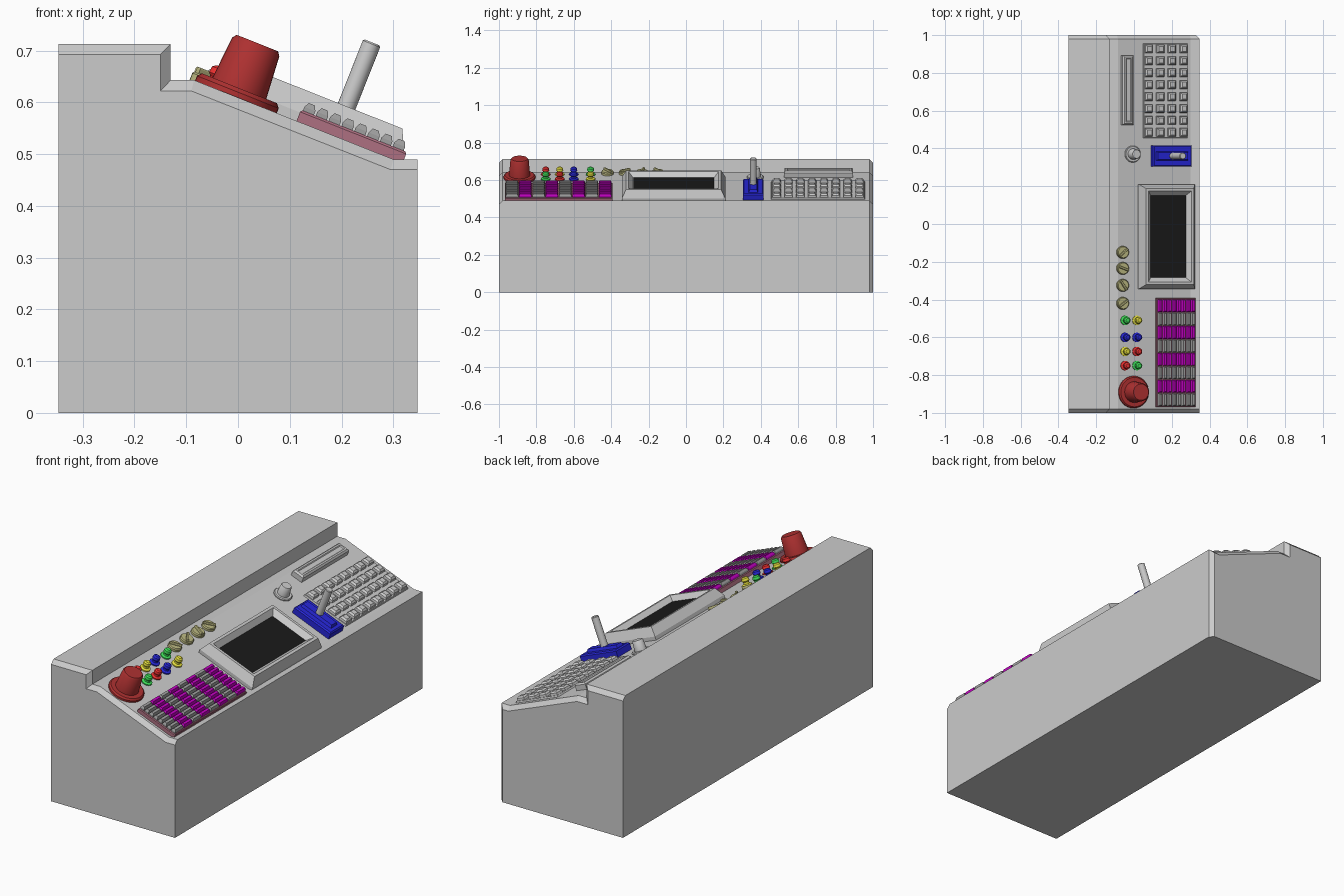
import bpy, bmesh, math
from mathutils import Matrix

if "Cube" in bpy.data.objects:
    bpy.data.objects.remove(bpy.data.objects["Cube"])

# Frame of the sloped panel: x runs down the slope, z is its normal
TILT = math.atan2(0.153, 0.385)
COS, SIN = math.cos(TILT), math.sin(TILT)
SLOPE = Matrix.Translation((0, 0, 0.609)) @ Matrix.Rotation(TILT, 4, 'Y')


def material(name, color):
    m = bpy.data.materials.new(name)
    m.diffuse_color = (*color, 1)
    m.use_nodes = True
    m.node_tree.nodes["Principled BSDF"].inputs["Base Color"].default_value = m.diffuse_color
    return m


RED = material("dark_red", (0.42, 0.03, 0.03))
MAROON = material("maroon", (0.42, 0.16, 0.22))
MAGENTA = material("magenta", (0.55, 0.0, 0.55))
DARK = material("dark_grey", (0.35, 0.35, 0.35))
BLACK = material("black", (0.01, 0.01, 0.01))
BLUE = material("blue", (0.02, 0.02, 0.7))
OLIVE = material("olive", (0.5, 0.48, 0.22))
LAMP = {"red": material("lamp_red", (0.85, 0.03, 0.03)),
        "green": material("lamp_green", (0.05, 0.75, 0.1)),
        "yellow": material("lamp_yellow", (0.8, 0.75, 0.05)),
        "blue": BLUE}


def finish(name, bm, mat=None, matrix=SLOPE, smooth=False):
    bmesh.ops.recalc_face_normals(bm, faces=bm.faces)
    me = bpy.data.meshes.new(name)
    bm.to_mesh(me)
    bm.free()
    ob = bpy.data.objects.new(name, me)
    bpy.context.collection.objects.link(ob)
    ob.matrix_world = matrix
    if mat:
        me.materials.append(mat)
    if smooth:
        bpy.ops.object.select_all(action='DESELECT')
        ob.select_set(True)
        bpy.context.view_layer.objects.active = ob
        bpy.ops.object.shade_smooth_by_angle(angle=math.radians(35))
    return ob


def loft(bm, loops):
    """Skin closed loops of points and cap both ends."""
    rows = [[bm.verts.new(p) for p in loop] for loop in loops]
    n = len(rows[0])
    for a, b in zip(rows, rows[1:]):
        for i in range(n):
            j = (i + 1) % n
            bm.faces.new((a[i], a[j], b[j], b[i]))
    bm.faces.new(rows[0][::-1])
    bm.faces.new(rows[-1])


def block(bm, x0, x1, y0, y1, steps):
    """Stepped rectangular block on the slope; steps are (inset, height)."""
    u0, u1 = x0 / COS, x1 / COS
    loft(bm, [[(u0 + d, y0 + d, h), (u1 - d, y0 + d, h),
               (u1 - d, y1 - d, h), (u0 + d, y1 - d, h)] for d, h in steps])


def panel(name, x0, x1, y0, y1, steps, mat=None):
    bm = bmesh.new()
    block(bm, x0, x1, y0, y1, steps)
    return finish(name, bm, mat)


def lathe(name, x, y, profile, mat=None, sides=32):
    """Turned part standing on the slope; profile is (radius, height)."""
    bm = bmesh.new()
    ring = [2 * math.pi * i / sides for i in range(sides)]
    loft(bm, [[(r * math.cos(a), r * math.sin(a), h) for a in ring] for r, h in profile])
    return finish(name, bm, mat, SLOPE @ Matrix.Translation((x / COS, y, 0)), True)


# Console body, with chamfered ends
full = [(-0.347, 0), (0.347, 0), (0.347, 0.49), (0.30, 0.49),
        (-0.085, 0.643), (-0.13, 0.643), (-0.13, 0.713), (-0.347, 0.713)]
end = [(-0.347, 0), (0.347, 0), (0.347, 0.47), (0.295, 0.47),
       (-0.09, 0.622), (-0.15, 0.622), (-0.15, 0.693), (-0.347, 0.693)]
bm = bmesh.new()
loft(bm, [[(x, -1, z) for x, z in end], [(x, -0.98, z) for x, z in full],
          [(x, 0.98, z) for x, z in full], [(min(x, 0.327), 1, z) for x, z in end]])
finish("console_body", bm, matrix=Matrix.Identity(4))

# Large red push button and the plain grey one
BUTTON = [(0.085, -0.005), (0.085, 0.01), (0.078, 0.018), (0.056, 0.018),
          (0.049, 0.104), (0.043, 0.112)]
lathe("red_push_button", -0.004, -0.89, BUTTON, RED)
lathe("grey_push_button", -0.008, 0.37, [(r * 0.52, h * 0.52) for r, h in BUTTON])

# Small coloured lamps
lamps = [(-0.75, "red", "green"), (-0.675, "yellow", "red"),
         (-0.6, "blue", "blue"), (-0.51, "green", "yellow")]
for i, (y, left, right) in enumerate(lamps):
    for x, col in ((-0.048, left), (0.014, right)):
        lathe(f"lamp_{col}_{i}", x, y, [(0.025, -0.003), (0.025, 0.006), (0.014, 0.01),
              (0.014, 0.02), (0.019, 0.026), (0.017, 0.038), (0.010, 0.043)], LAMP[col], 20)

# Rotary dials with a grip bar
for i, (y, turn) in enumerate([(-0.15, 40), (-0.235, -20), (-0.325, -55), (-0.42, 35)]):
    lathe(f"dial_{i}", -0.062, y, [(0.033, -0.004), (0.033, 0.012), (0.029, 0.017)], OLIVE, 24)
    bm = bmesh.new()
    block(bm, -0.028, 0.028, -0.006, 0.006, [(0, 0.012), (0, 0.024), (0.002, 0.027)])
    finish(f"dial_grip_{i}", bm, OLIVE, SLOPE @ Matrix.Translation((-0.062 / COS, y, 0))
           @ Matrix.Rotation(math.radians(turn), 4, 'Z'))

# Striped key bank: eight bands of narrow keys on a maroon plate
panel("key_bank_plate", 0.113, 0.318, -0.968, -0.393, [(0, 0), (0, 0.019), (0.003, 0.023)], MAROON)
pitch = 0.0712
for band in range(8):
    y0 = -0.966 + band * pitch
    bm = bmesh.new()
    for k in range(8):
        x0 = 0.117 + k * 0.0248
        block(bm, x0, x0 + 0.021, y0 + 0.002, y0 + pitch - 0.002,
              [(0, 0.018), (0, 0.031), (0.005, 0.041)])
    finish(f"key_band_{band}", bm, MAGENTA if band % 2 else DARK)

# Screen with raised bezel
panel("screen_bezel", 0.02, 0.315, -0.343, 0.21,
      [(0, -0.01), (0, 0.018), (0.022, 0.062), (0.036, 0.062), (0.06, 0.036)])
panel("screen_glass", 0.072, 0.262, -0.282, 0.15, [(0, 0.034), (0, 0.0375)], BLACK)

# Lever: blue base, raised guide and stick
panel("lever_base", 0.09, 0.293, 0.305, 0.415, [(0, -0.005), (0, 0.03), (0.006, 0.036)], BLUE)
panel("lever_guide", 0.10, 0.275, 0.333, 0.387, [(0, 0.03), (0.008, 0.05)], BLUE)
lathe("lever_stick", 0.187, 0.36, [(0.018, 0.02), (0.018, 0.192), (0.015, 0.195)], None, 24)

# Long slider bar
panel("slider_bar", -0.07, -0.012, 0.525, 0.893,
      [(0, -0.004), (0, 0.026), (0.008, 0.034), (0.016, 0.034), (0.02, 0.03)])

# Keypad of 4 x 8 keys on a thin plate
panel("keypad_plate", 0.048, 0.284, 0.455, 0.957, [(0, -0.002), (0.003, 0.008)])
bm = bmesh.new()
for c in range(4):
    for r in range(8):
        x, y = 0.073 + c * 0.0615, 0.485 + r * 0.0632
        block(bm, x - 0.021, x + 0.021, y - 0.023, y + 0.023,
              [(0, 0.004), (0.002, 0.019), (0.010, 0.027)])
finish("keypad_keys", bm)
